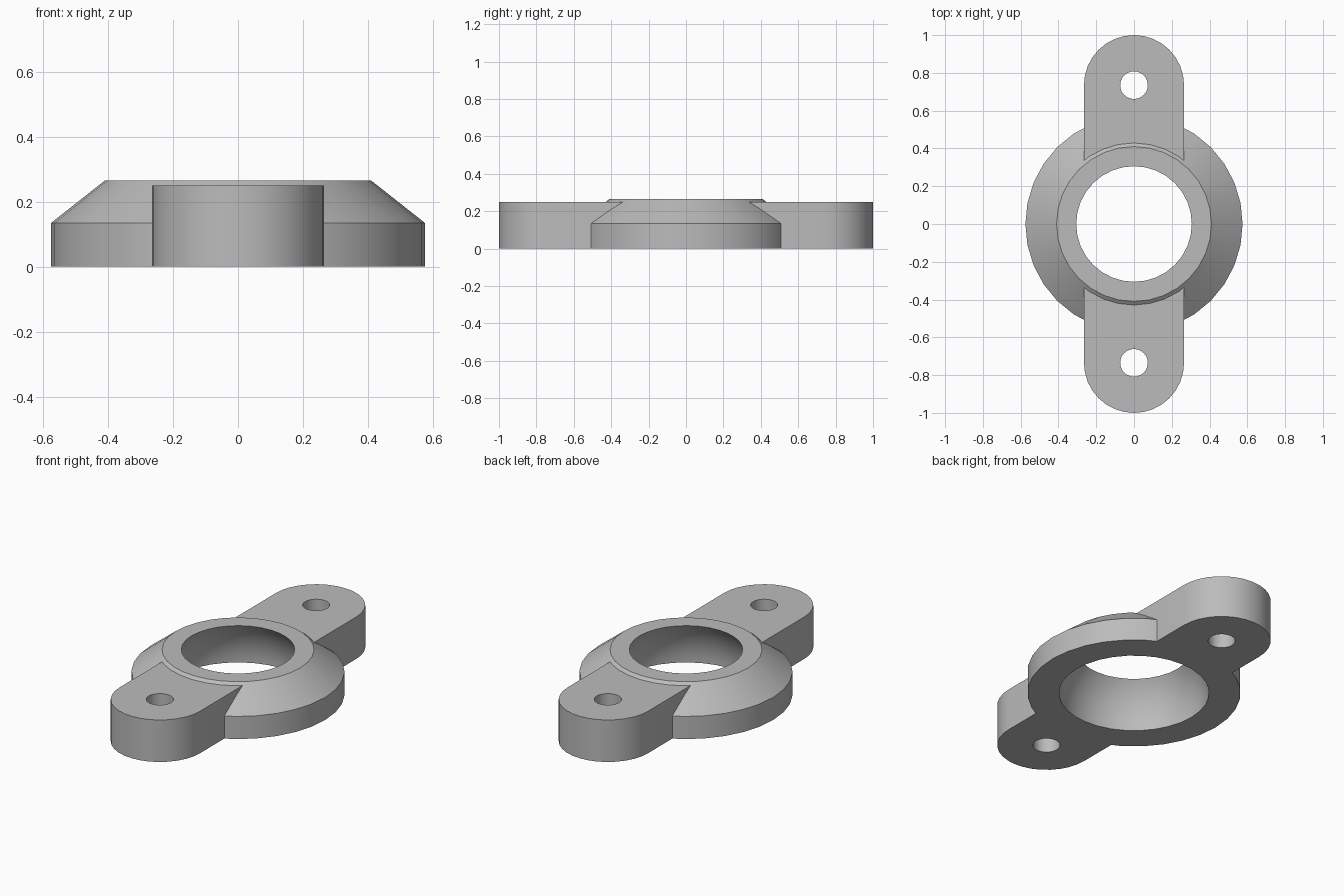
import bpy
import bmesh
from math import sin, cos, pi, sqrt, radians

if "Cube" in bpy.data.objects:
    bpy.data.objects.remove(bpy.data.objects["Cube"], do_unlink=True)

SIDES = 32
BORE = 0.405      # radius of the spherical seat
EAR = 0.265       # half width of the mounting ears
HOLE_Y = 0.735    # distance of the bolt holes from the centre

grey = bpy.data.materials.new("satin grey")
grey.use_nodes = True
colour = (0.5, 0.5, 0.5, 1)
grey.diffuse_color = colour
grey.node_tree.nodes["Principled BSDF"].inputs["Base Color"].default_value = colour


def finish(name, bm):
    bmesh.ops.recalc_face_normals(bm, faces=bm.faces)
    mesh = bpy.data.meshes.new(name)
    bm.to_mesh(mesh)
    bm.free()
    mesh.materials.append(grey)
    obj = bpy.data.objects.new(name, mesh)
    bpy.context.collection.objects.link(obj)
    return obj


def lathe(name, profile, y=0):
    """Closed solid of revolution from (radius, z) pairs."""
    bm = bmesh.new()
    rings = [[bm.verts.new((r * cos(2 * pi * i / SIDES), y + r * sin(2 * pi * i / SIDES), z))
              for i in range(SIDES)] for r, z in profile]
    for low, high in zip(rings, rings[1:]):
        for i in range(SIDES):
            j = (i + 1) % SIDES
            bm.faces.new((low[i], low[j], high[j], high[i]))
    bm.faces.new(rings[0])
    bm.faces.new(rings[-1])
    return finish(name, bm)


def ears(name, height):
    """Long slab with round ends."""
    bm = bmesh.new()
    half = SIDES // 2
    outline = []
    for side in (1, -1):
        for i in range(half + 1):
            a = pi * i / half
            outline.append(bm.verts.new((side * EAR * cos(a), side * (HOLE_Y + EAR * sin(a)), 0)))
    face = bm.faces.new(outline)
    top = bmesh.ops.extrude_face_region(bm, geom=[face])["geom"]
    bmesh.ops.translate(bm, vec=(0, 0, height),
                        verts=[v for v in top if isinstance(v, bmesh.types.BMVert)])
    return finish(name, bm)


def combine(target, tool, operation):
    tool.hide_render = True
    mod = target.modifiers.new(operation.title(), 'BOOLEAN')
    mod.operation = operation
    mod.solver = 'EXACT'
    mod.object = tool
    bpy.context.view_layer.objects.active = target
    bpy.ops.object.modifier_apply(modifier=mod.name)
    bpy.data.objects.remove(tool, do_unlink=True)


# Chamfered hub joined with the two ears
flange = lathe("bearing_flange", [(0.575, 0), (0.575, 0.135), (0.41, 0.265)])
combine(flange, ears("mounting_ears", 0.25), 'UNION')

# Spherical bore, wide at the bottom
steps = [0.03 * i for i in range(11)]
bore = [(BORE, -0.05)] + [(sqrt(BORE ** 2 - z ** 2), z) for z in steps]
combine(flange, lathe("bore_cutter", bore), 'DIFFERENCE')

# Bolt holes
for y in (-HOLE_Y, HOLE_Y):
    combine(flange, lathe("bolt_hole_cutter", [(0.073, -0.1), (0.073, 0.4)], y), 'DIFFERENCE')

# Smooth round walls with crisp edges
bpy.ops.object.select_all(action='DESELECT')
flange.select_set(True)
bpy.context.view_layer.objects.active = flange
bpy.ops.object.shade_smooth_by_angle(angle=radians(30))
